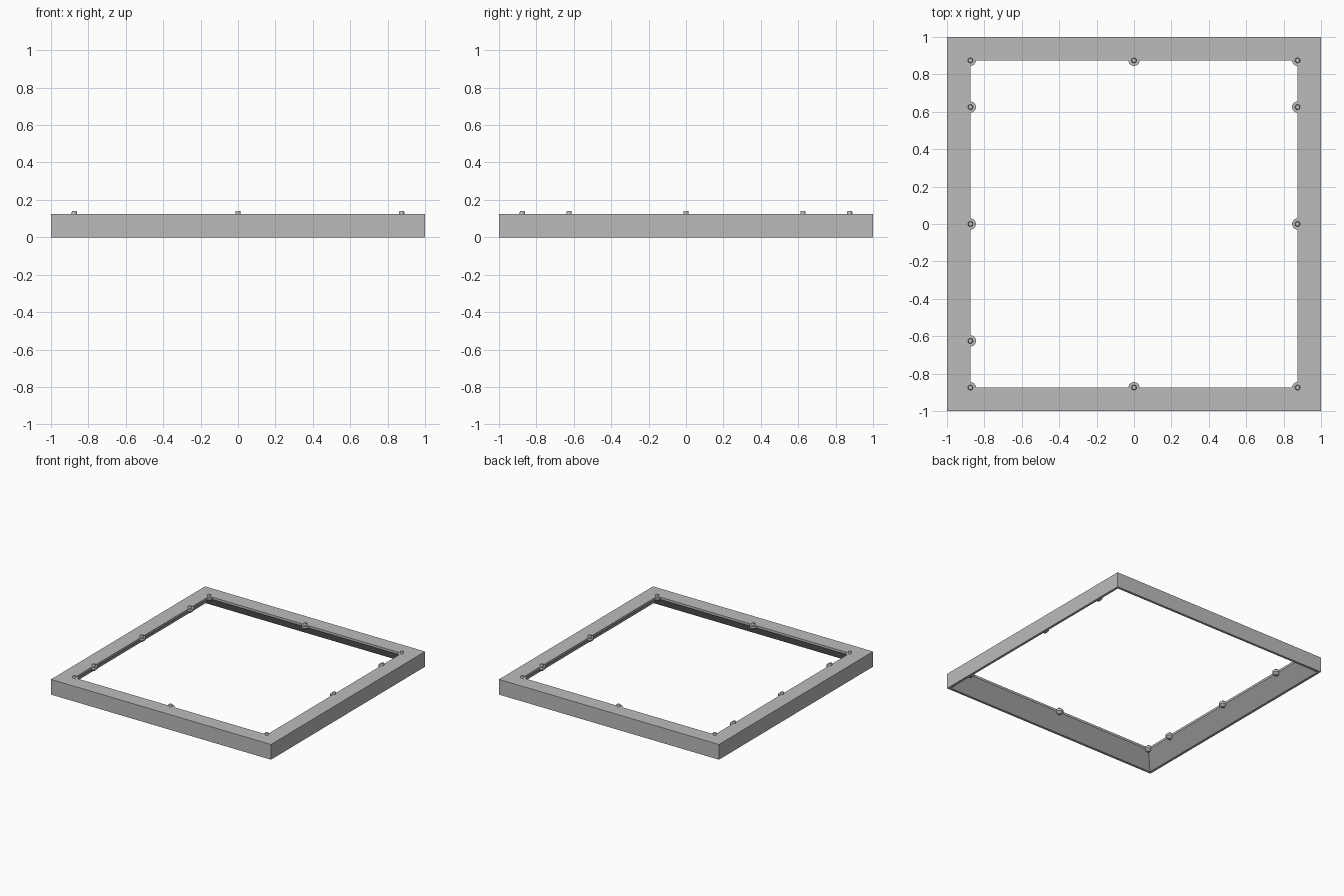
import bpy
import bmesh
from mathutils import Matrix, Vector

cube = bpy.data.objects.get("Cube")
if cube:
    bpy.data.objects.remove(cube, do_unlink=True)

grey = bpy.data.materials.new("plain grey")
grey.use_nodes = True
grey.diffuse_color = (0.5, 0.5, 0.5, 1)
grey.node_tree.nodes["Principled BSDF"].inputs["Base Color"].default_value = (0.5, 0.5, 0.5, 1)

HEIGHT = 0.125
INNER = 0.875


def finish(name, bm):
    bmesh.ops.recalc_face_normals(bm, faces=bm.faces)
    mesh = bpy.data.meshes.new(name)
    bm.to_mesh(mesh)
    bm.free()
    mesh.materials.append(grey)
    obj = bpy.data.objects.new(name, mesh)
    bpy.context.collection.objects.link(obj)
    return obj


def loft(bm, rings, closed):
    """Skin matching rings of vertices, looping back or capping the ends."""
    count = len(rings[0])
    pairs = list(zip(rings, rings[1:]))
    if closed:
        pairs.append((rings[-1], rings[0]))
    for a, b in pairs:
        for i in range(count):
            j = (i + 1) % count
            bm.faces.new((a[i], a[j], b[j], b[i]))
    if not closed:
        bm.faces.new(rings[0])
        bm.faces.new(rings[-1])


# Square frame: outer wall, flat top, undercut slope on the inside
bm = bmesh.new()
section = [(1, 0), (1, HEIGHT), (INNER, HEIGHT), (INNER, HEIGHT - 0.018), (0.98, 0)]
corners = [(1, 1), (-1, 1), (-1, -1), (1, -1)]
loft(bm, [[bm.verts.new((sx * r, sy * r, z)) for sx, sy in corners]
          for r, z in section], closed=True)
finish("frame", bm)


def turned(name, profile, x, y, sides, closed=False):
    """Part turned around an upright axis from (radius, height) points."""
    bm = bmesh.new()
    rings = []
    for r, z in profile:
        rings.append([bm.verts.new(Matrix.Rotation(6.283185 * i / sides, 3, "Z")
                                   @ Vector((r, 0, z)) + Vector((x, y, 0)))
                      for i in range(sides)])
    loft(bm, rings, closed)
    obj = finish(name, bm)
    bpy.ops.object.select_all(action="DESELECT")
    obj.select_set(True)
    bpy.context.view_layer.objects.active = obj
    bpy.ops.object.shade_smooth_by_angle(angle=0.6)


# Small round lugs on the inner edge, each carrying a peg
lug = [(0.012, HEIGHT - 0.036), (0.03, HEIGHT - 0.018), (0.03, HEIGHT)]
peg = [(0.014, HEIGHT - 0.01), (0.014, HEIGHT + 0.011),
       (0.011, HEIGHT + 0.016), (0.008, HEIGHT + 0.016)]
spots = [(side * INNER, y) for side in (-1, 1) for y in (-INNER, 0, 0.625, INNER)]
spots += [(0, -INNER), (0, INNER), (-INNER, -0.625)]
for number, (x, y) in enumerate(spots, 1):
    turned(f"lug_{number}", lug, x, y, 24)
    turned(f"peg_{number}", peg, x, y, 16)
